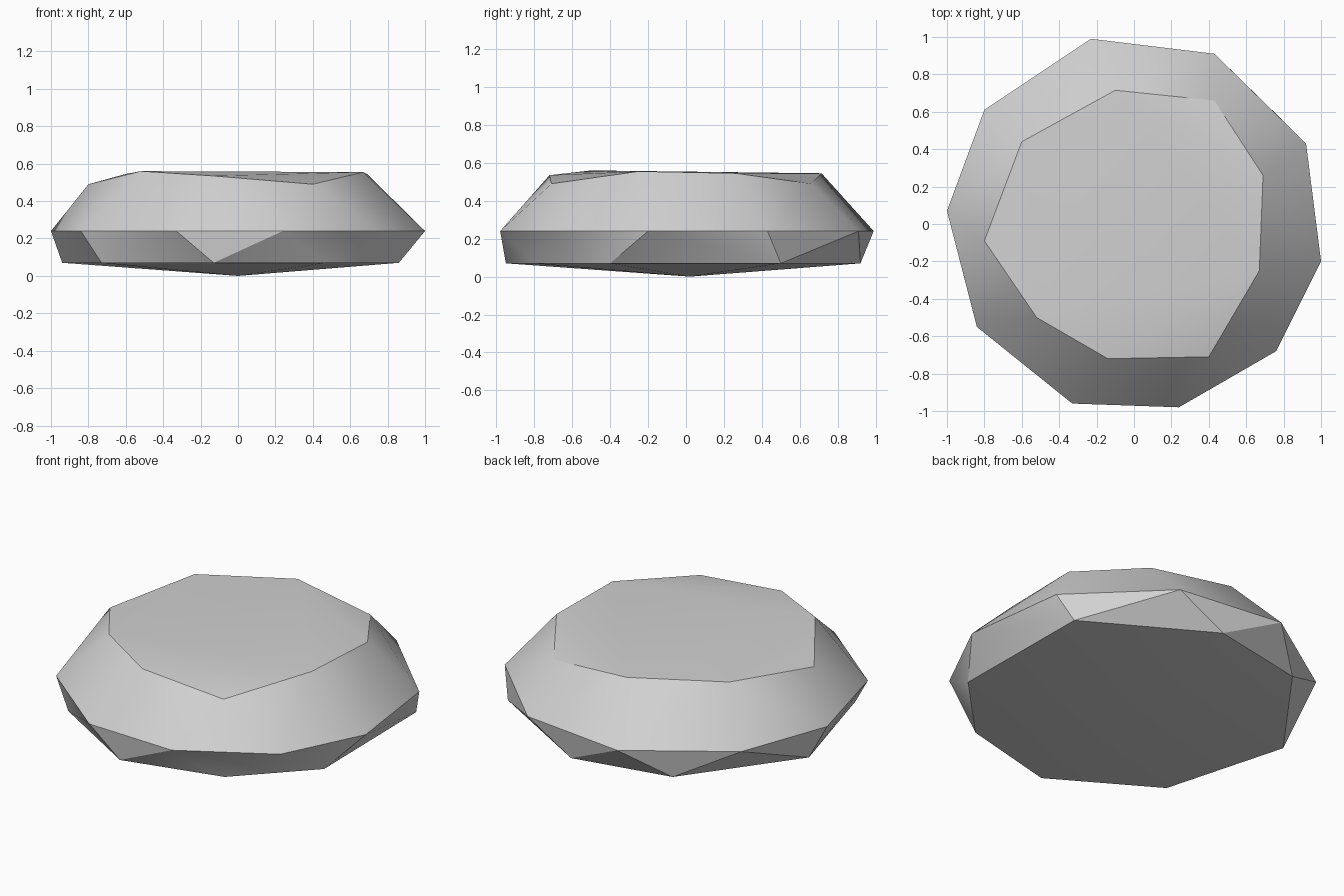
import bpy
import bmesh
from math import radians

cube = bpy.data.objects.get("Cube")
if cube:
    bpy.data.objects.remove(cube, do_unlink=True)

# Uneven outlines of the stone: base, widest girdle and tilted crown
BASE_Z, GIRDLE_Z = 0.07, 0.24
base = [(.85, .5), (.13, .92), (-.47, .8), (-.94, .16),
        (-.73, -.59), (-.13, -.95), (.47, -.8), (.86, -.4)]
girdle = [(-.23, .99), (.43, .91), (.92, .43), (1, -.2), (.76, -.68),
          (.24, -.98), (-.33, -.96), (-.84, -.55), (-1, .07), (-.8, .61)]
crown = [(-.1, .715, .545), (.43, .66, .49), (.69, .26, .545),
         (.67, -.25, .555), (.4, -.71, .49), (-.14, -.72, .535),
         (-.52, -.5, .56), (-.8, -.09, .49), (-.6, .44, .545)]

points = [(0, 0.02, 0)]
points += [(x, y, BASE_Z) for x, y in base]
points += [(x, y, GIRDLE_Z) for x, y in girdle]
points += crown

# Chipped facets wrapped tightly around the outlines
bm = bmesh.new()
for p in points:
    bm.verts.new(p)
bmesh.ops.convex_hull(bm, input=bm.verts[:])
bmesh.ops.recalc_face_normals(bm, faces=bm.faces[:])
mesh = bpy.data.meshes.new("flat_rock")
bm.to_mesh(mesh)
bm.free()

rock = bpy.data.objects.new("flat_rock", mesh)
bpy.context.collection.objects.link(rock)

# Plain grey stone
stone = bpy.data.materials.new("grey_stone")
stone.use_nodes = True
grey = (0.64, 0.64, 0.64, 1)
stone.diffuse_color = grey
stone.node_tree.nodes["Principled BSDF"].inputs["Base Color"].default_value = grey
mesh.materials.append(stone)

# Soft shading across shallow facets, crisp at the rims
bpy.ops.object.select_all(action="DESELECT")
rock.select_set(True)
bpy.context.view_layer.objects.active = rock
bpy.ops.object.shade_smooth_by_angle(angle=radians(30))
